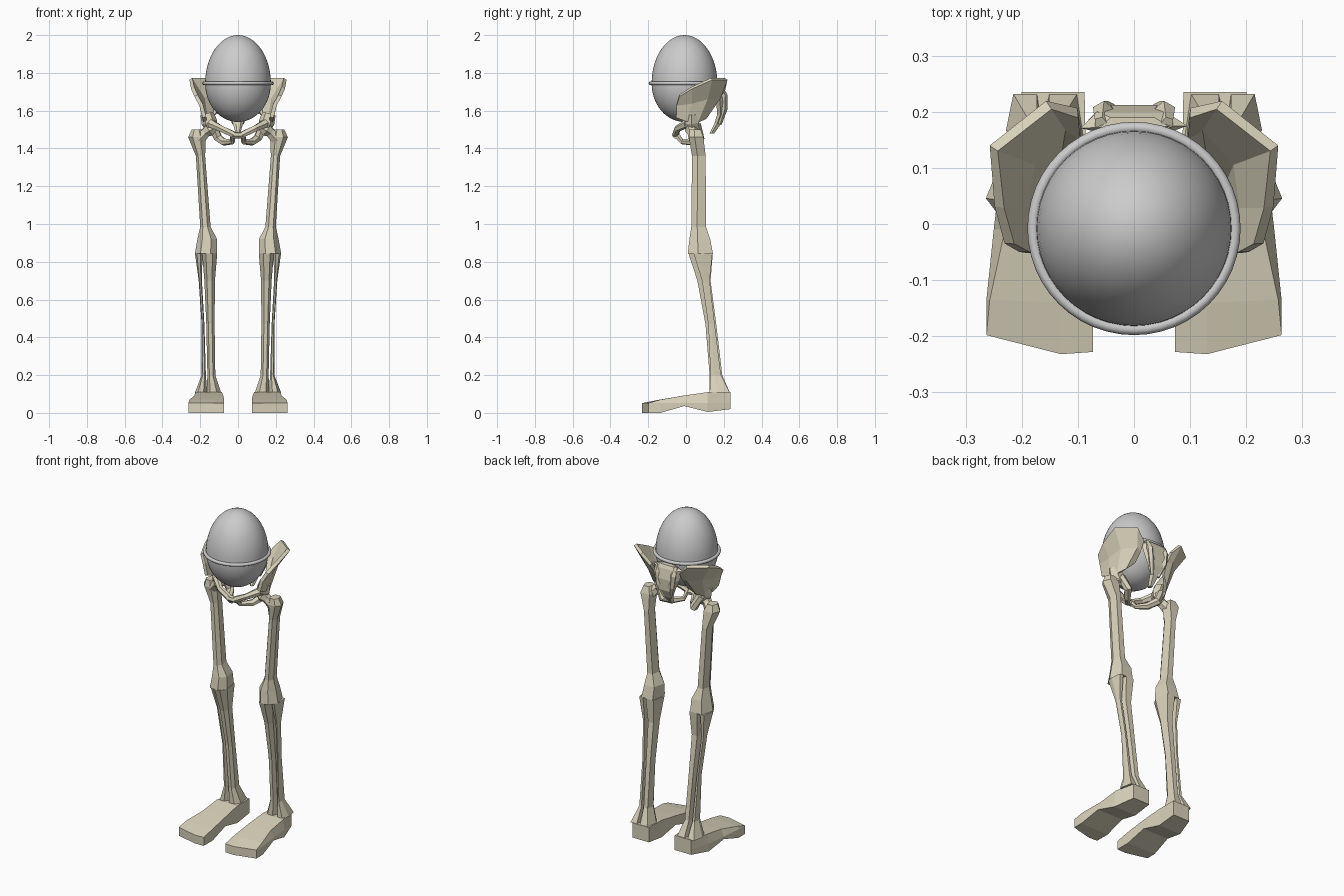
import bpy, bmesh
from math import sin, cos, pi, radians
from mathutils import Vector

if "Cube" in bpy.data.objects:
    bpy.data.objects.remove(bpy.data.objects["Cube"])

bone = bpy.data.materials.new("bone")
bone.diffuse_color = (0.70, 0.65, 0.50, 1)
bone.use_nodes = True
bone.node_tree.nodes["Principled BSDF"].inputs["Base Color"].default_value = bone.diffuse_color


def add_object(name, verts, faces, mat=bone, mirror=True):
    bm = bmesh.new()
    vs = [bm.verts.new(v) for v in verts]
    for f in faces:
        bm.faces.new([vs[i] for i in f])
    bmesh.ops.recalc_face_normals(bm, faces=bm.faces)
    me = bpy.data.meshes.new(name)
    bm.to_mesh(me)
    bm.free()
    ob = bpy.data.objects.new(name, me)
    bpy.context.collection.objects.link(ob)
    if mat:
        me.materials.append(mat)
    if mirror:
        ob.modifiers.new("mirror", 'MIRROR').use_mirror_merge = False
    return ob


def skin(name, rings, mirror=True, closed=False):
    """Join equal-sized rings of points into a faceted solid."""
    n, m = len(rings[0]), len(rings)
    verts = [p for r in rings for p in r]
    faces = []
    for i in range(m if closed else m - 1):
        a, b = i * n, ((i + 1) % m) * n
        faces += [(a + j, a + (j + 1) % n, b + (j + 1) % n, b + j) for j in range(n)]
    if not closed:
        faces += [tuple(range(n)), tuple(range((m - 1) * n, m * n))]
    return add_object(name, verts, faces, mirror=mirror)


def shaft(name, secs, mirror=True):
    """Upright bone from sections (z, x0, x1, y0, y1), six-sided."""
    shape = [(0, .3), (.3, 0), (.75, 0), (1, .4), (.8, 1), (.15, 1)]
    return skin(name, [[(x0 + u * (x1 - x0), y0 + v * (y1 - y0), z) for u, v in shape]
                       for z, x0, x1, y0, y1 in secs], mirror)


def bar(name, pts, closed=False, sides=6, mirror=True):
    """Faceted tube through points (x, y, z, radius)."""
    P = [Vector(p[:3]) for p in pts]
    rings, n = [], len(P)
    ref = Vector((0.5, -0.6, 0.6))
    for i, p in enumerate(P):
        a = P[(i - 1) % n] if closed or i else p
        b = P[(i + 1) % n] if closed or i < n - 1 else p
        t = (b - a).normalized()
        if closed:
            # ring lies near one plane, so its normal gives stable framing
            u = NORMAL - t * NORMAL.dot(t)
        else:
            u = ref - t * ref.dot(t)
        u.normalize()
        w = t.cross(u)
        rings.append([p + pts[i][3] * (u * cos(2 * pi * k / sides) + w * sin(2 * pi * k / sides))
                      for k in range(sides)])
    return skin(name, rings, mirror, closed)


NORMAL = Vector((0.55, -0.45, -0.7)).normalized()

# Thigh bone with knee end, hip neck and head
shaft("thigh_bone", [(.845, .11, .228, .01, .142), (.92, .111, .215, .018, .128),
                     (.985, .145, .2, .028, .106), (1.36, .174, .223, .032, .104),
                     (1.46, .17, .264, .015, .092), (1.5, .19, .245, .02, .078)])
bar("thigh_neck", [(.205, .05, 1.45, .035), (.17, .035, 1.485, .028),
                   (.15, .03, 1.50, .038), (.12, .025, 1.515, .022)])

# Shin bones
shaft("shin_bone", [(.108, .09, .166, .125, .232), (.2, .12, .162, .125, .192),
                    (.47, .124, .168, .103, .16), (.7, .122, .178, .06, .13),
                    (.845, .11, .19, .013, .142)])
shaft("outer_shin_bone", [(.108, .163, .228, .125, .232), (.2, .17, .192, .13, .185),
                          (.47, .178, .193, .118, .152), (.7, .191, .208, .085, .125),
                          (.845, .188, .228, .04, .14)])

# Foot: sections (y inner, middle, outer, x0, x1, top inset, z0, z1)
foot = []
for ya, ym, yb, x0, x1, ins, z0, z1 in [
        (.235, .235, .235, .088, .2, 0, .02, .11), (.115, .115, .115, .086, .235, .008, .005, .11),
        (-.01, -.01, -.01, .078, .25, .02, .036, .092), (-.14, -.14, -.135, .073, .263, .006, 0, .07),
        (-.228, -.232, -.198, .073, .263, 0, 0, .052)]:
    foot.append([(x0, ya, z0), (.13, ym, z0), (x1, yb, z0), (x1, yb, min(z1, .052)),
                 (x1 - ins, yb, z1), (.13, ym, z1), (x0, ya, z1)])
skin("foot", foot)

# Hip wing: rows from the crest down to the socket, front to back
rows = [[(.222, -.035, 1.68), (.24, .03, 1.72), (.25, .135, 1.768), (.152, .212, 1.768), (.1, .198, 1.71)],
        [(.195, -.05, 1.63), (.197, .03, 1.64), (.185, .11, 1.665), (.125, .175, 1.67), (.095, .158, 1.655)],
        [(.178, -.052, 1.565), (.175, 0, 1.545), (.165, .06, 1.54), (.14, .1, 1.56), (.105, .125, 1.60)]]
wing = add_object("hip_wing", [p for r in rows for p in r],
                  [(r * 5 + c, r * 5 + c + 1, r * 5 + c + 6, r * 5 + c + 5)
                   for r in range(2) for c in range(4)], mirror=False)
sol = wing.modifiers.new("thickness", 'SOLIDIFY')
sol.thickness, sol.offset = .02, 0
wing.modifiers.new("mirror", 'MIRROR')

# Hip socket and the ring-shaped lower hip bone
bar("hip_socket", [(.165, .03, 1.585, .035), (.152, .03, 1.54, .042), (.135, .04, 1.49, .03)])
bar("lower_hip_ring", [(.14, .0, 1.53, .024), (.09, -.045, 1.505, .018), (.026, -.055, 1.475, .02),
                       (.03, -.02, 1.435, .014), (.075, .03, 1.434, .02),
                       (.105, .075, 1.455, .024), (.135, .06, 1.52, .024)], closed=True)
bar("front_joint", [(-.03, -.055, 1.47, .018), (.03, -.055, 1.47, .018)], mirror=False)

# Tail-end of the spine, with two ridges
shaft("sacrum", [(1.48, -.012, .012, .125, .15), (1.53, -.026, .026, .15, .185),
                 (1.58, -.05, .05, .165, .208), (1.65, -.08, .08, .16, .212),
                 (1.71, -.095, .095, .158, .2), (1.73, -.06, .06, .165, .19)], mirror=False)
bar("sacrum_ridge", [(.02, .18, 1.53, .01), (.045, .203, 1.61, .017),
                     (.055, .2, 1.68, .02), (.06, .18, 1.73, .012)], sides=5)

# Smooth egg capsule: dome, bowl and rim
CY, CZ = -.008, 1.745


def half_egg(name, height, radius=.174, segs=48, steps=14):
    verts = [(radius * cos(a) * cos(b), CY + radius * cos(a) * sin(b), CZ + height * sin(a))
             for a in [i * pi / 2 / steps for i in range(steps)]
             for b in [j * 2 * pi / segs for j in range(segs)]]
    verts.append((0, CY, CZ + height))
    faces = [(i * segs + j, i * segs + (j + 1) % segs, (i + 1) * segs + (j + 1) % segs, (i + 1) * segs + j)
             for i in range(steps - 1) for j in range(segs)]
    s = (steps - 1) * segs
    faces += [(s + j, s + (j + 1) % segs, len(verts) - 1) for j in range(segs)]
    ob = add_object(name, verts, faces, None, False)
    ob.data.shade_smooth()


half_egg("capsule_dome", .255)
half_egg("capsule_bowl", -.205)
bpy.ops.mesh.primitive_torus_add(location=(0, CY, CZ), major_radius=.18, minor_radius=.01,
                                 major_segments=48, minor_segments=10)
rim = bpy.context.object
rim.name = "capsule_rim"
bpy.ops.object.shade_smooth_by_angle(angle=radians(50))
